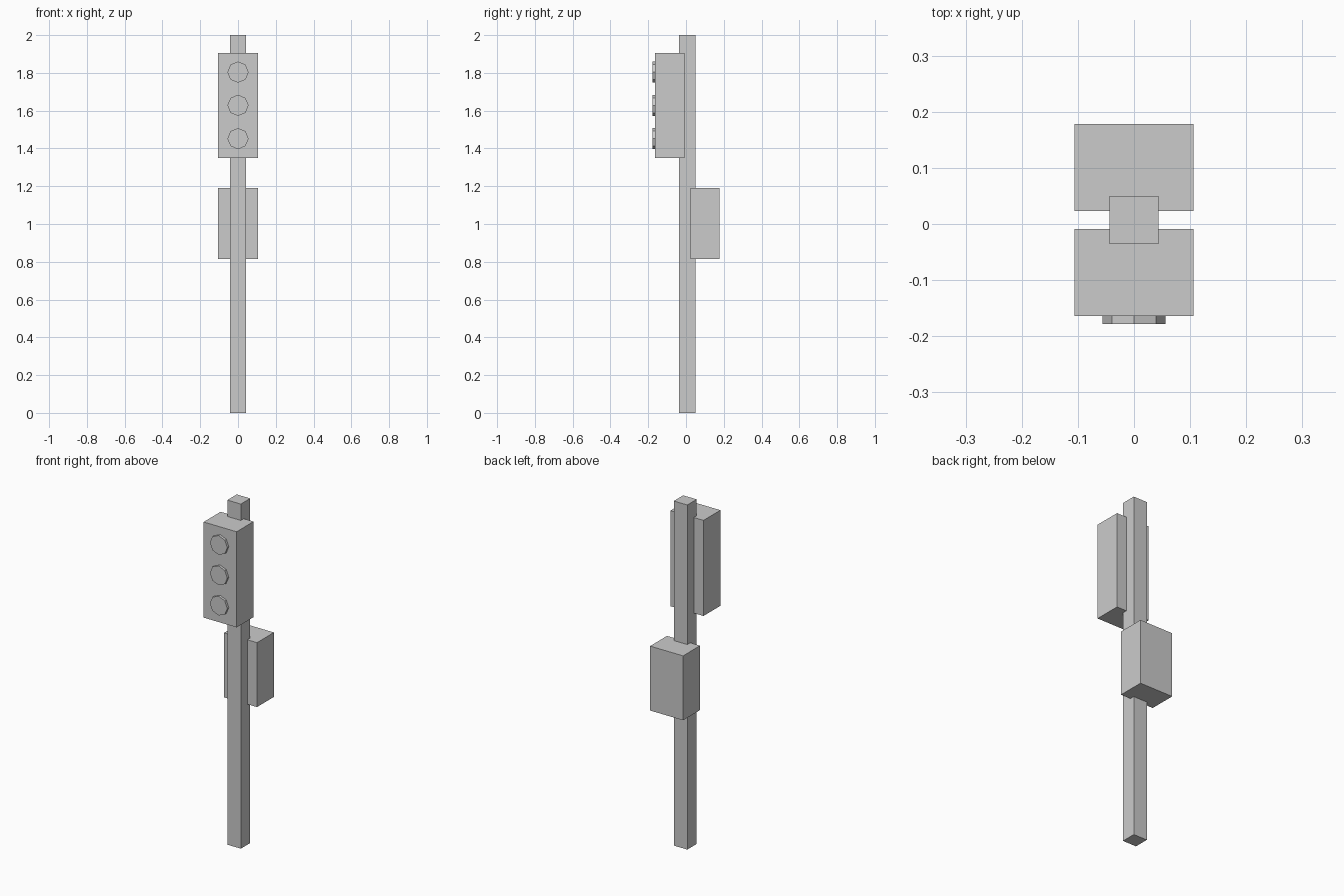
import bpy, math

if "Cube" in bpy.data.objects:
    bpy.data.objects.remove(bpy.data.objects["Cube"])

grey = bpy.data.materials.new("plain grey")
grey.diffuse_color = (0.6, 0.6, 0.6, 1)
grey.use_nodes = True
grey.node_tree.nodes["Principled BSDF"].inputs["Base Color"].default_value = grey.diffuse_color


def finish(name):
    ob = bpy.context.object
    ob.name = name
    ob.data.materials.append(grey)
    return ob


def box(name, half_x, y0, y1, z0, z1):
    bpy.ops.mesh.primitive_cube_add(size=1, location=(0, (y0 + y1) / 2, (z0 + z1) / 2))
    ob = finish(name)
    ob.scale = (2 * half_x, y1 - y0, z1 - z0)
    bpy.ops.object.transform_apply(location=False, rotation=False, scale=True)


# Square post, lamp housing at the front, control box at the back
box("post", 0.0435, -0.036, 0.05, 0, 2)
box("lamp_housing", 0.106, -0.164, -0.009, 1.35, 1.905)
box("control_box", 0.106, 0.023, 0.178, 0.816, 1.19)

# Three octagonal lenses, corners pointing up and sideways
for name, z in (("top_lens", 1.804), ("middle_lens", 1.628), ("bottom_lens", 1.452)):
    bpy.ops.mesh.primitive_cylinder_add(
        vertices=8, radius=0.056, depth=0.026,
        location=(0, -0.165, z), rotation=(math.pi / 2, 0, 0))
    finish(name)
